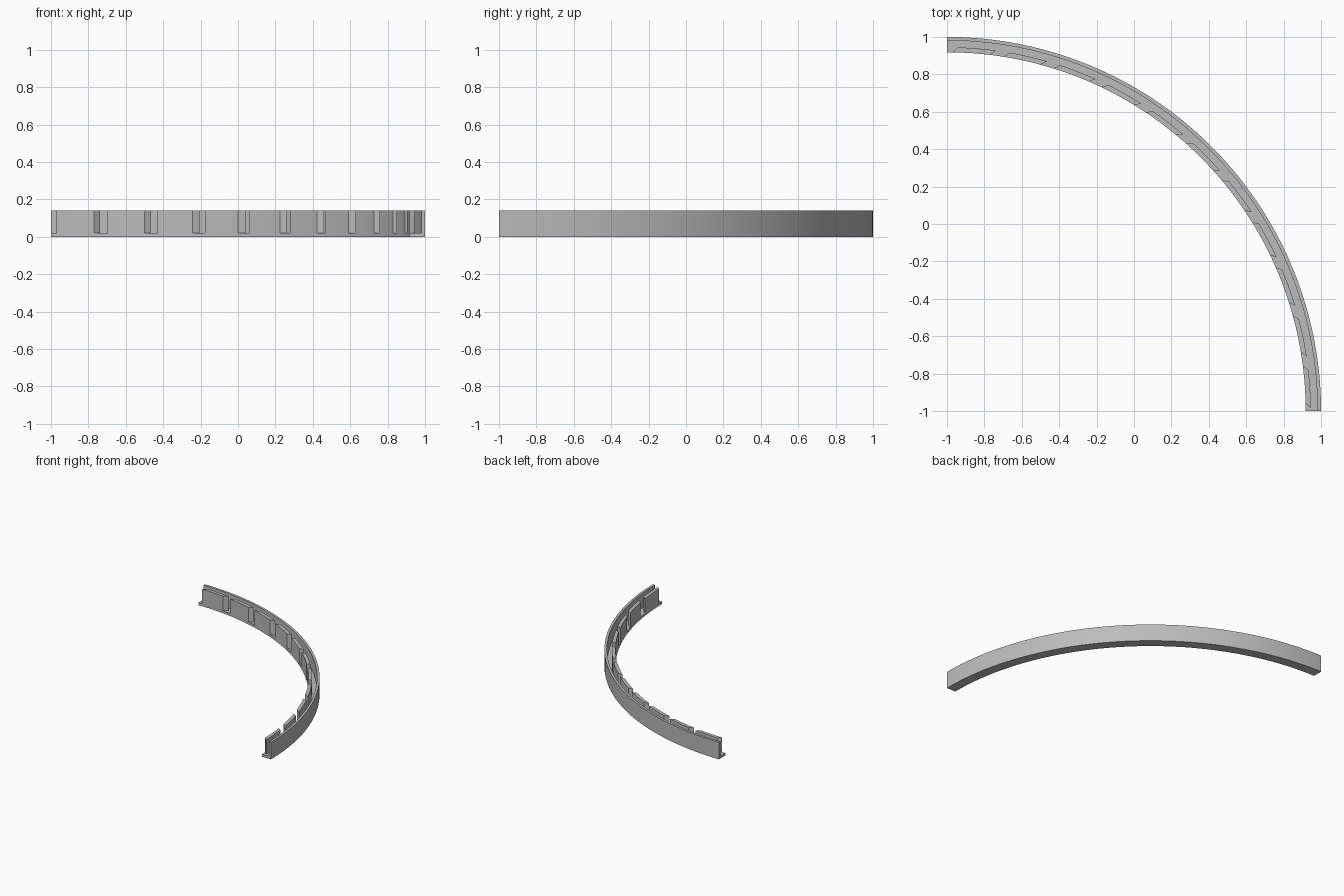
import bpy
import bmesh
from math import pi, sin, cos, radians

cube = bpy.data.objects.get("Cube")
if cube:
    bpy.data.objects.remove(cube, do_unlink=True)

grey = bpy.data.materials.new("light grey")
grey.use_nodes = True
colour = (0.5, 0.5, 0.5, 1)
grey.diffuse_color = colour
grey.node_tree.nodes["Principled BSDF"].inputs["Base Color"].default_value = colour

INNER, TAB_BACK, RIM_FRONT, OUTER = 1.918, 1.945, 1.981, 2.0
FLOOR, TOP = 0.021, 0.14
TABS = 11
PITCH = pi / 2 / TABS
SKEW = 0.0148  # how far a slot's end faces lean along the arc


def sweep(name, profile, start, end, steps, skew=0):
    """Sweep a closed (radius, height) profile along the arc, leaning by skew."""
    bm = bmesh.new()
    rings = []
    for i in range(steps + 1):
        ring = []
        for r, z in profile:
            a = start + (end - start) * i / steps
            a += skew * (r - INNER) / (TAB_BACK - INNER)
            ring.append(bm.verts.new((r * sin(a) - 1, r * cos(a) - 1, z)))
        rings.append(ring)
    n = len(profile)
    for a, b in zip(rings, rings[1:]):
        for j in range(n):
            k = (j + 1) % n
            bm.faces.new((a[j], a[k], b[k], b[j]))
    bm.faces.new(rings[0])
    bm.faces.new(rings[-1])
    bmesh.ops.recalc_face_normals(bm, faces=bm.faces)
    mesh = bpy.data.meshes.new(name)
    bm.to_mesh(mesh)
    bm.free()
    mesh.materials.append(grey)
    obj = bpy.data.objects.new(name, mesh)
    bpy.context.collection.objects.link(obj)
    bpy.ops.object.select_all(action="DESELECT")
    obj.select_set(True)
    bpy.context.view_layer.objects.active = obj
    bpy.ops.object.shade_smooth_by_angle(angle=radians(30))
    return obj


# Curved floor with the tall outer rim, as one L-shaped section
sweep("floor_and_outer_rim",
      [(INNER, 0), (OUTER, 0), (OUTER, TOP), (RIM_FRONT, TOP),
       (RIM_FRONT, FLOOR), (INNER, FLOOR)],
      0, pi / 2, TABS * 8)

# Row of inner wall tabs, parted by slanted slots
tab_profile = [(INNER, FLOOR), (TAB_BACK, FLOOR), (TAB_BACK, TOP), (INNER, TOP)]
for i in range(TABS):
    sweep(f"inner_wall_tab_{i + 1}", tab_profile,
          i * PITCH + 0.0156, i * PITCH + 0.1205, 6, SKEW)
